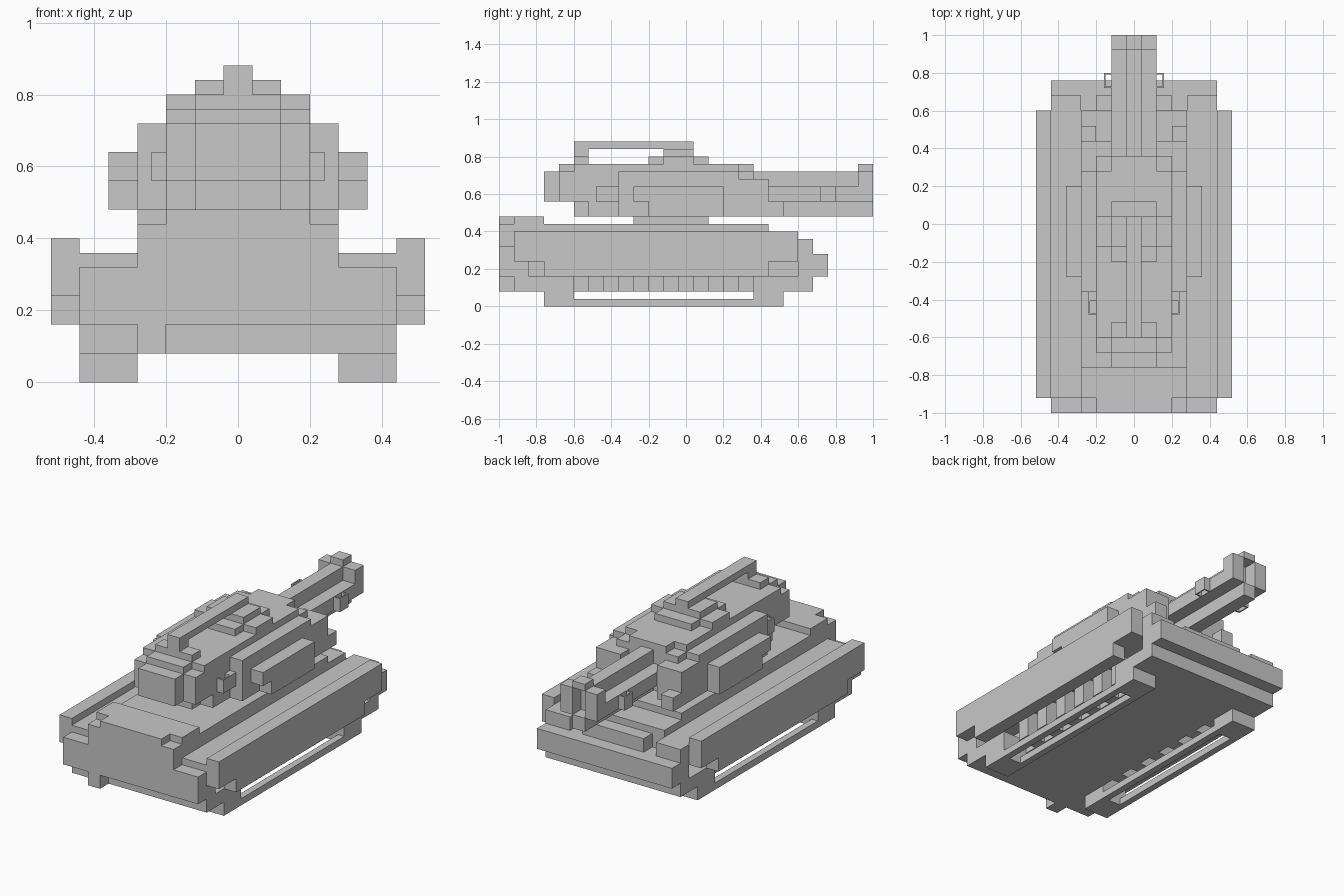
import bpy
import bmesh

cube = bpy.data.objects.get("Cube")
if cube:
    bpy.data.objects.remove(cube, do_unlink=True)

grey = bpy.data.materials.new("plain grey")
grey.use_nodes = True
grey.diffuse_color = (0.58, 0.58, 0.58, 1)
shader = grey.node_tree.nodes["Principled BSDF"]
shader.inputs["Base Color"].default_value = grey.diffuse_color

# Shared sizes
STEP = 0.08
HALF = STEP / 2
TAIL, NOSE, MUZZLE = -1, 0.76, 1
GUARD_BACK, GUARD_FRONT = TAIL + STEP, 0.6
GLACIS = NOSE - STEP
NARROW, MEDIUM, HULL, TRACK = 0.12, 0.2, 0.28, 0.44
BELLY, SILL, AXLE, FENDER = STEP, 2 * STEP, 3 * STEP, 0.32
SHOULDER = FENDER + STEP
DECK = SHOULDER + HALF
TURRET = DECK + HALF
BARREL, ROOF = TURRET + STEP, 0.76


def block(name, across, along, up):
    """Box from x, y and z ranges; a single x means a centred box."""
    if not isinstance(across, tuple):
        across = (-across, across)
    ranges = (across, along, up)
    bm = bmesh.new()
    bmesh.ops.create_cube(bm, size=1)
    for vert in bm.verts:
        vert.co = [span[side > 0] for span, side in zip(ranges, vert.co)]
    mesh = bpy.data.meshes.new(name)
    bm.to_mesh(mesh)
    bm.free()
    mesh.materials.append(grey)
    made = bpy.data.objects.new(name, mesh)
    bpy.context.collection.objects.link(made)
    return made


def pair(name, across, along, up):
    """Box mirrored to the other side."""
    made = block(name, across, along, up)
    made.modifiers.new("Mirror", "MIRROR").use_axis[0] = True


def open_frame(name, inside, back, up):
    """Thin walled loop, open above and below, on both sides."""
    thin = STEP / 10
    outside, front = inside + HALF, back + STEP
    for start in (back, front - thin):
        pair(name + "_arm", (inside, outside), (start, start + thin), up)
    pair(name + "_side", (outside - thin, outside), (back + thin, front - thin), up)


# Lower hull
block("tail_plate", TRACK, (TAIL, GUARD_BACK), (SILL, FENDER))
block("hull_core", HULL, (GUARD_BACK, GLACIS), (SILL, AXLE))
block("hull_floor", TRACK, (GUARD_BACK, GLACIS), (AXLE, HULL))
block("nose_plate", TRACK, (GUARD_FRONT, NOSE), (SILL, HULL))
block("belly", HULL, (GUARD_BACK, GLACIS), (BELLY, SILL))
block("lower_nose", TRACK, (GUARD_FRONT, GLACIS), (BELLY, SILL))
block("lower_tail", TRACK, (GUARD_BACK, GUARD_BACK + STEP), (BELLY, SILL))
block("rear_pipe", (-HULL, -MEDIUM), (TAIL, GUARD_BACK), (BELLY, SILL))

# Upper hull
block("upper_hull", HULL, (GUARD_BACK, GUARD_FRONT), (HULL, SHOULDER))
block("deck", HULL, (GUARD_BACK, TRACK), (SHOULDER, DECK))
block("glacis_step", MEDIUM, (GUARD_FRONT, GLACIS), (HULL, FENDER + HALF))
block("tail_step", HULL, (TAIL, GUARD_BACK), (FENDER, DECK))
block("engine_cover_back", MEDIUM, (TAIL, GUARD_BACK), (DECK, TURRET))
block("engine_cover", HULL, (GUARD_BACK, -NOSE), (DECK, TURRET))
pair("fender", (HULL, TRACK), (GUARD_BACK, GLACIS), (HULL, FENDER + HALF))

# Side skirts
skirt = (TRACK, TRACK + STEP)
pair("side_skirt", skirt, (GUARD_BACK, GUARD_FRONT), (AXLE, SHOULDER))
pair("side_skirt_lower", skirt, (-NOSE, TRACK), (SILL, AXLE))

# Tracks rise in steps at both ends of two thin ground rails
track = (HULL, TRACK)
run_back, run_front = -GUARD_FRONT, TRACK - STEP
for rail in (HULL, TRACK - HALF):
    pair("track_rail", (rail, rail + HALF), (run_back, run_front), (0, HALF))
for level in range(3):
    rise = STEP * level
    height = (rise, rise + STEP)
    back = -NOSE - rise
    front = run_front + SILL + rise
    inner = (run_back, run_front) if level < 2 else (back + STEP, front - STEP)
    pair("track_back", track, (back, inner[0]), height)
    pair("track_front", track, (inner[1], min(front, GUARD_FRONT)), height)
for wheel in range(6):
    start = STEP - GUARD_FRONT + SILL * wheel
    pair("road_wheel", (HULL, TRACK - HALF), (start, start + STEP), (BELLY, AXLE))

# Turret body, with corners stepped in
block("turret_ring", MEDIUM, (-HULL, NARROW), (DECK, TURRET))
block("turret_base", MEDIUM, (run_back + STEP, run_front), (TURRET, BARREL))
block("turret_base_back", NARROW, (run_back, run_back + STEP), (TURRET, BARREL))
block("turret_core", MEDIUM, (-GLACIS, run_front), (BARREL, ROOF - HALF))
block("bustle_back", NARROW, (-NOSE, -GLACIS), (BARREL, ROOF - HALF))
block("roof_wide", MEDIUM, (run_back, HULL), (ROOF - HALF, ROOF))
block("roof_back", NARROW, (-GLACIS, run_back), (ROOF - HALF, ROOF))
block("roof_front", NARROW, (HULL, run_front), (ROOF - HALF, ROOF))
pair("turret_front", (NARROW, MEDIUM), (run_front, TRACK), (TURRET, ROOF - STEP))

# Turret sides
cheek = (MEDIUM, HULL)
pair("turret_cheek", cheek, (-run_front, HULL), (TURRET, ROOF - HALF))
pair("cheek_front", cheek, (HULL, TRACK), (BARREL, ROOF - STEP))
pair("cheek_foot", cheek, (HULL, TRACK + STEP), (TURRET, BARREL))
rack = (HULL, HULL + STEP)
rail_height = (BARREL, BARREL + STEP)
pair("side_bin", rack, (-HULL, MEDIUM), rail_height)
pair("side_bin_foot", rack, (-MEDIUM, MEDIUM), (TURRET, BARREL))
pair("turret_bracket", (MEDIUM, AXLE), (-SHOULDER, -run_front), rail_height)
open_frame("turret_frame", MEDIUM, -TURRET, rail_height)

# Main gun with a cross section like a plus sign, and an open muzzle
tip = MUZZLE - STEP
block("barrel_spine", HALF, (run_front, tip), (TURRET, ROOF - HALF))
block("barrel_wings", NARROW, (run_front, tip), rail_height)
pair("muzzle_side", (HALF, NARROW), (tip, MUZZLE), (BARREL, ROOF - HALF))
block("muzzle_top", HALF, (tip, MUZZLE), (ROOF - HALF, ROOF))
block("muzzle_bottom", HALF, (tip, MUZZLE), (TURRET, BARREL))
open_frame("barrel_frame", NARROW, NOSE - HALF, rail_height)

# Roof hatch and roof gun
cover = ROOF + HALF
lid = cover + HALF
block("hatch_long", NARROW, (-MEDIUM, NARROW), (ROOF, cover))
block("hatch_wide", MEDIUM, (-NARROW, HALF), (ROOF, cover))
block("hatch_lid", NARROW, (-NARROW, HALF), (cover, lid))
mount = (run_back, run_back + STEP)
block("roof_gun_mount", NARROW, mount, (ROOF, cover))
block("roof_gun_post", HALF, mount, (cover, lid))
block("roof_gun", HALF, (run_back, HALF), (lid, lid + HALF))
